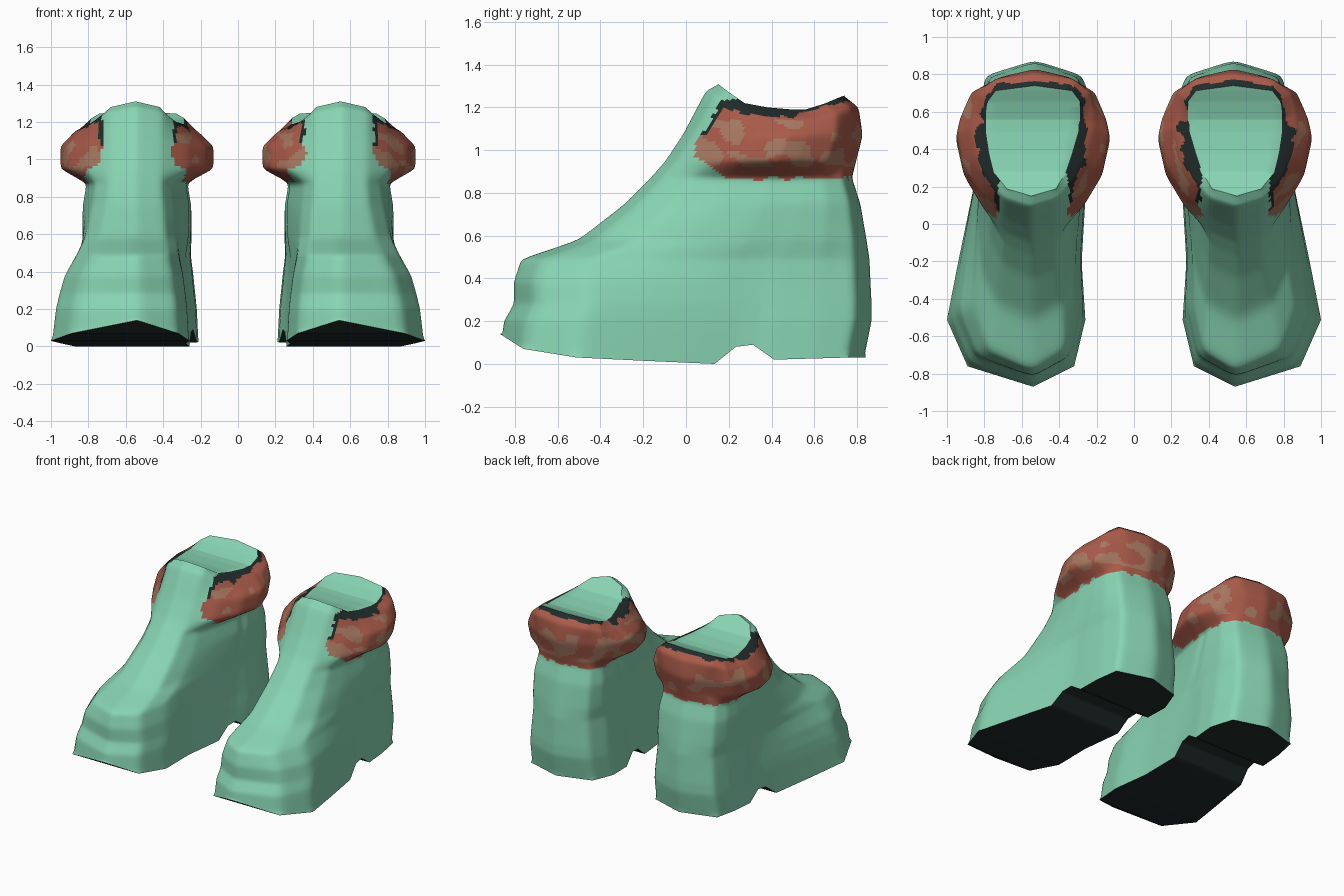
import bpy, bmesh, math
from mathutils import Vector, noise

if "Cube" in bpy.data.objects:
    bpy.data.objects.remove(bpy.data.objects["Cube"])


def material(name, rgb):
    m = bpy.data.materials.new(name)
    m.use_nodes = True
    m.diffuse_color = (*rgb, 1)
    bsdf = next(n for n in m.node_tree.nodes if n.type == 'BSDF_PRINCIPLED')
    bsdf.inputs["Base Color"].default_value = (*rgb, 1)
    bsdf.inputs["Roughness"].default_value = 0.8
    return m


MATERIALS = [
    material("mint", (0.246, 0.66, 0.45)),
    material("brick_red", (0.40, 0.105, 0.068)),
    material("tan", (0.39, 0.19, 0.12)),
    material("near_black", (0.016, 0.025, 0.024)),
]
MINT, RED, TAN, DARK = range(len(MATERIALS))
UPPER, LINING, SOLE = range(3)
CENTRE = .54

# Stations from toe to heel, as y on the sole, with the sole's height there
SOLE_Y = [-.87, -.76, -.51, -.2, .14, .24, .32, .42, .6, .77, .85]
SOLE_Z = [.14, .07, .03, .015, 0, .08, .09, .02, .025, .03, .03]
T = [(y - SOLE_Y[0]) / (SOLE_Y[-1] - SOLE_Y[0]) for y in SOLE_Y]
LAST = len(T) - 1

# Outer and inner side of each horizontal outline, station by station
FOOT = ([.54, .89, 1.0, .94, .87, .85, .84, .84, .83, .80, .53],
        [.54, .32, .26, .28, .26, .25, .24, .22, .21, .27, .53])
SHAFT = ([.55, .70, .78, .81, .83, .83, .83, .83, .82, .77, .53],
         [.55, .40, .34, .30, .26, .26, .25, .25, .25, .30, .53])
COLLAR = ([.55, .69, .81, .91, .95, .94, .93, .91, .87, .70, .53],
          [.55, .41, .27, .17, .13, .14, .15, .17, .21, .36, .53])

# Heights of the collar's shoulder and of the rim, rising to the tongue
SHOULDER_Z = [1.28, 1.25, 1.19, 1.16, 1.15, 1.15, 1.15, 1.155, 1.17, 1.2, 1.2]
RIM_Z = [1.31, 1.28, 1.22, 1.2, 1.19, 1.19, 1.19, 1.2, 1.22, 1.245, 1.255]


def outline(front, back, z, a, b, blend, scale=1.0):
    """Closed ring of points, blended between two outlines."""
    def point(i, side):
        x = a[side][i] * (1 - blend) + b[side][i] * blend
        height = z[i] if isinstance(z, list) else z
        return (CENTRE + (x - CENTRE) * scale, front + T[i] * (back - front), height)
    outer = [point(i, 0) for i in range(LAST + 1)]
    inner = [point(i, 1) for i in range(LAST - 1, 0, -1)]
    return outer + inner


def boot_rings():
    rings = [outline(-.87, .84, SOLE_Z, FOOT, SHAFT, 0)]
    # foot and ankle: height, front, back, blend, scale
    for z, f, b, k, s in [(.20, -.86, .875, .05, .98), (.28, -.815, .875, .1, .96),
                          (.38, -.815, .87, .2, .94), (.49, -.78, .865, .5, .93),
                          (.58, -.51, .85, .8, .98), (.75, -.29, .82, 1, 1),
                          (.87, -.17, .78, 1, .93)]:
        rings.append(outline(f, b, z, FOOT, SHAFT, k, s))
    # padded collar
    for z, f, b in [(.95, -.10, .80), (1.07, -.02, .83)]:
        rings.append(outline(f, b, z, SHAFT, COLLAR, 1))
    rings.append(outline(.09, .81, SHOULDER_Z, SHAFT, COLLAR, .35))
    rings.append(outline(.15, .74, RIM_Z, SHAFT, COLLAR, 0, .87))
    return rings


def fill_across(bm, ring, zone):
    """Close a ring with faces running from side to side."""
    n = len(ring)
    for i in range(LAST):
        loop = [ring[i], ring[i + 1], ring[n - i - 1], ring[(n - i) % n]]
        bm.faces.new(list(dict.fromkeys(loop)))[zone] = SOLE if ring[0].co.z < 1 else LINING


def choose_colour(face, zone):
    c = face.calc_center_median()
    wobble = noise.noise(c * 16) * .022
    if face[zone] == SOLE:
        return DARK
    if face[zone] == LINING:
        return MINT
    # collar border: rounded front end, open over the tongue
    offset = abs(abs(c.x) - CENTRE) + wobble
    bottom = .872 + max(0, .2 - c.y) * .6
    front = .035 + max(0, c.z - 1.08) * .6
    if c.z < bottom + wobble or c.y < front + wobble:
        return MINT
    if c.y < .32 and offset < .185:
        return MINT
    # dark edging along the rim and beside the tongue
    rim = 1.19 + max(0, c.y - .5) * .25 + max(0, .3 - c.y) * .25
    if c.z > rim - .027 + wobble:
        return DARK
    if c.y < .32 and offset < .205 and c.z > 1.08:
        return DARK
    blotch = noise.noise(Vector((c.x * 7, c.y * 7, c.z * 11)))
    if blotch > .12 and .92 < c.z < 1.14:
        return TAN
    return RED


def build_boot(name, side):
    bm = bmesh.new()
    zone = bm.faces.layers.int.new("zone")
    rings = [[bm.verts.new((x * side, y, z)) for x, y, z in r] for r in boot_rings()]
    for low, high in zip(rings, rings[1:]):
        for i in range(len(low)):
            j = (i + 1) % len(low)
            bm.faces.new((low[i], low[j], high[j], high[i]))
    fill_across(bm, rings[0], zone)
    fill_across(bm, rings[-1], zone)
    bmesh.ops.recalc_face_normals(bm, faces=bm.faces)
    # fine faces for ragged colour borders, then soften the upper
    bmesh.ops.subdivide_edges(bm, edges=bm.edges, cuts=7, use_grid_fill=True)
    soft = [v for v in bm.verts if all(f[zone] == UPPER for f in v.link_faces)]
    for _ in range(4):
        bmesh.ops.smooth_vert(bm, verts=soft, factor=.5,
                              use_axis_x=True, use_axis_y=True, use_axis_z=True)
    for f in bm.faces:
        f.material_index = choose_colour(f, zone)
    mesh = bpy.data.meshes.new(name)
    bm.to_mesh(mesh)
    bm.free()
    for m in MATERIALS:
        mesh.materials.append(m)
    obj = bpy.data.objects.new(name, mesh)
    bpy.context.collection.objects.link(obj)
    bpy.ops.object.select_all(action='DESELECT')
    obj.select_set(True)
    bpy.context.view_layer.objects.active = obj
    bpy.ops.object.shade_smooth_by_angle(angle=math.radians(45))


build_boot("left_boot", 1)
build_boot("right_boot", -1)
